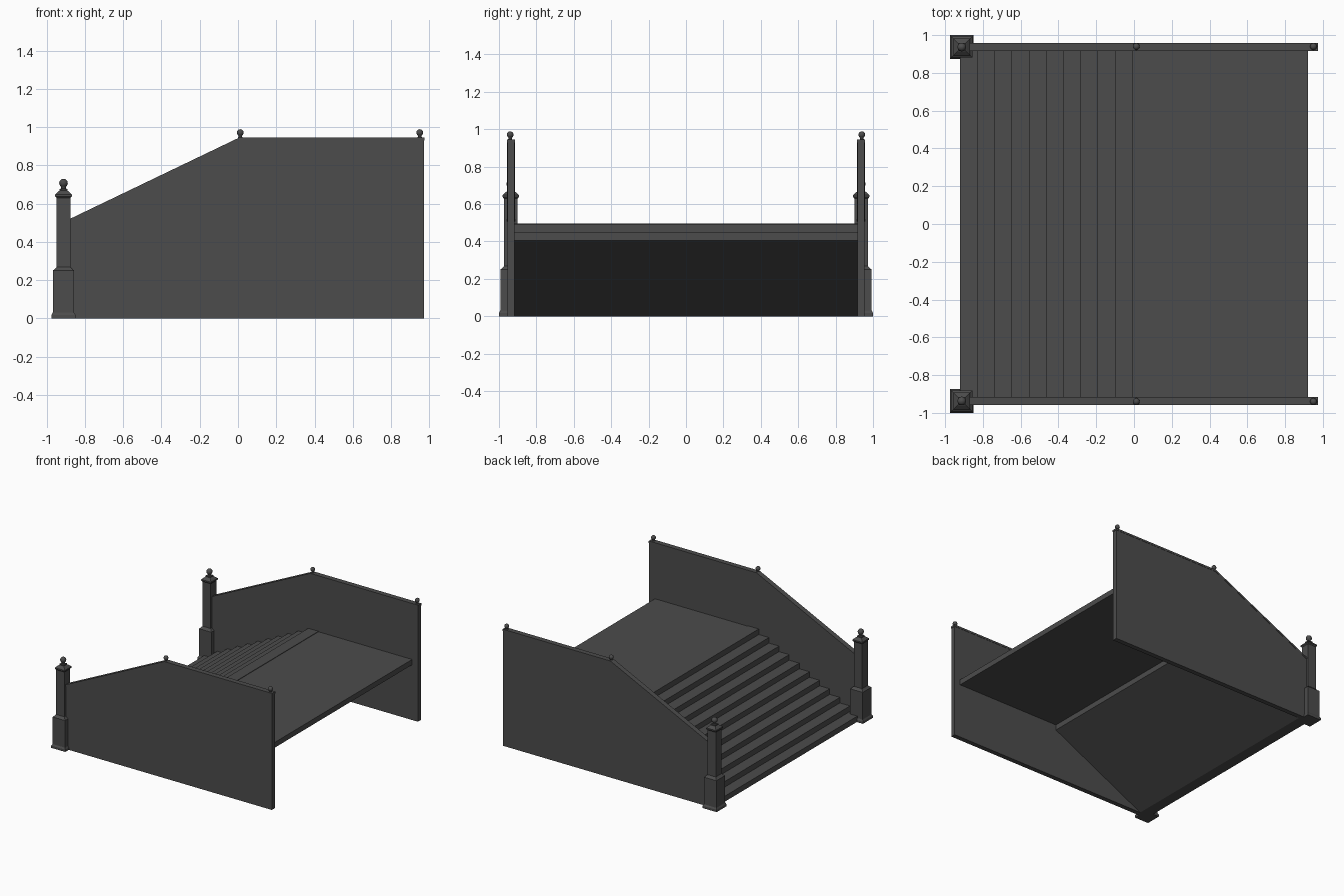
import bpy, bmesh, math

if "Cube" in bpy.data.objects:
    bpy.data.objects.remove(bpy.data.objects["Cube"])

# Dark grey for every part
dark = bpy.data.materials.new("dark_grey")
dark.diffuse_color = (0.072, 0.072, 0.072, 1)
dark.use_nodes = True
dark.node_tree.nodes["Principled BSDF"].inputs["Base Color"].default_value = dark.diffuse_color


def finish(name, bm, smooth=False):
    bmesh.ops.recalc_face_normals(bm, faces=bm.faces)
    me = bpy.data.meshes.new(name)
    bm.to_mesh(me)
    bm.free()
    me.materials.append(dark)
    ob = bpy.data.objects.new(name, me)
    bpy.context.collection.objects.link(ob)
    if smooth:
        bpy.ops.object.select_all(action='DESELECT')
        ob.select_set(True)
        bpy.context.view_layer.objects.active = ob
        bpy.ops.object.shade_smooth_by_angle(angle=math.radians(40))
    return ob


def extrude_xz(name, pts, y0, y1):
    """Extrude an x/z outline between two y values."""
    bm = bmesh.new()
    a = [bm.verts.new((x, y0, z)) for x, z in pts]
    b = [bm.verts.new((x, y1, z)) for x, z in pts]
    n = len(pts)
    bm.faces.new(a)
    bm.faces.new(b[::-1])
    for i in range(n):
        j = (i + 1) % n
        bm.faces.new((a[i], a[j], b[j], b[i]))
    return finish(name, bm)


def stack(name, profile, cx, cy, sides, smooth=False):
    """Stack of regular rings (half width, z); four sides makes a square post."""
    bm = bmesh.new()
    k = math.sqrt(2) if sides == 4 else 1
    rings = []
    for r, z in profile:
        rings.append([bm.verts.new((cx + r * k * math.cos(math.tau * (i + .5) / sides),
                                    cy + r * k * math.sin(math.tau * (i + .5) / sides), z))
                      for i in range(sides)])
    for lo, hi in zip(rings, rings[1:]):
        for i in range(sides):
            j = (i + 1) % sides
            bm.faces.new((lo[i], lo[j], hi[j], hi[i]))
    bm.faces.new(rings[0][::-1])
    bm.faces.new(rings[-1])
    return finish(name, bm, smooth)


def ball_profile(z0, neck, zc, r):
    """Flared foot, thin neck and ball."""
    pts = [(neck * 1.6, z0), (neck, z0 + 0.006)]
    for i in range(9):
        t = math.radians(-55 + i * 143 / 8)
        pts.append((r * math.cos(t), zc + r * math.sin(t)))
    return pts


# Stair flight: stepped top, sloping soffit; the last tread laps onto the landing
STEPS, X0, X1, RISE = 11, -0.92, 0.08, 0.045
run = (X1 - X0) / STEPS
XL = X1 - run
outline = [(X0, 0)]
for i in range(STEPS):
    outline += [(X0 + i * run, (i + 1) * RISE), (X0 + (i + 1) * run, (i + 1) * RISE)]
outline += [(X1, 0.448), (XL, 0.448), (XL, 0.405), (-0.83, 0)]
extrude_xz("stair_flight", outline, -0.92, 0.92)

# Landing slab, a touch lower than the last tread
extrude_xz("landing", [(X1, 0.448), (0.92, 0.448), (0.92, 0.491), (X1, 0.491)], -0.92, 0.92)

# Side walls, copings, finials and newel posts
for s, side in ((-1, "front"), (1, "back")):
    extrude_xz(side + "_wall", [(-0.91, 0), (0.972, 0), (0.972, 0.936), (0.01, 0.936),
                                (-0.91, 0.496)], s * 0.917, s * 0.955)
    extrude_xz(side + "_coping", [(-0.90, 0.494), (0.01, 0.930), (0.975, 0.930), (0.975, 0.946),
                                  (0.008, 0.946), (-0.90, 0.510)], s * 0.915, s * 0.957)
    for n, x in enumerate((0.012, 0.95)):
        stack(f"{side}_finial_{n + 1}", ball_profile(0.943, 0.009, 0.971, 0.018),
              x, s * 0.94, 16, True)
    newel = [(0.063, 0), (0.063, 0.018), (0.056, 0.03), (0.056, 0.25), (0.048, 0.256),
             (0.037, 0.268), (0.037, 0.63), (0.044, 0.638), (0.044, 0.648),
             (0.026, 0.664), (0.02, 0.668), (0.02, 0.676)]
    stack(side + "_newel", newel, -0.912, s * 0.937, 4)
    stack(side + "_newel_ball", ball_profile(0.674, 0.012, 0.707, 0.023),
          -0.912, s * 0.937, 16, True)
